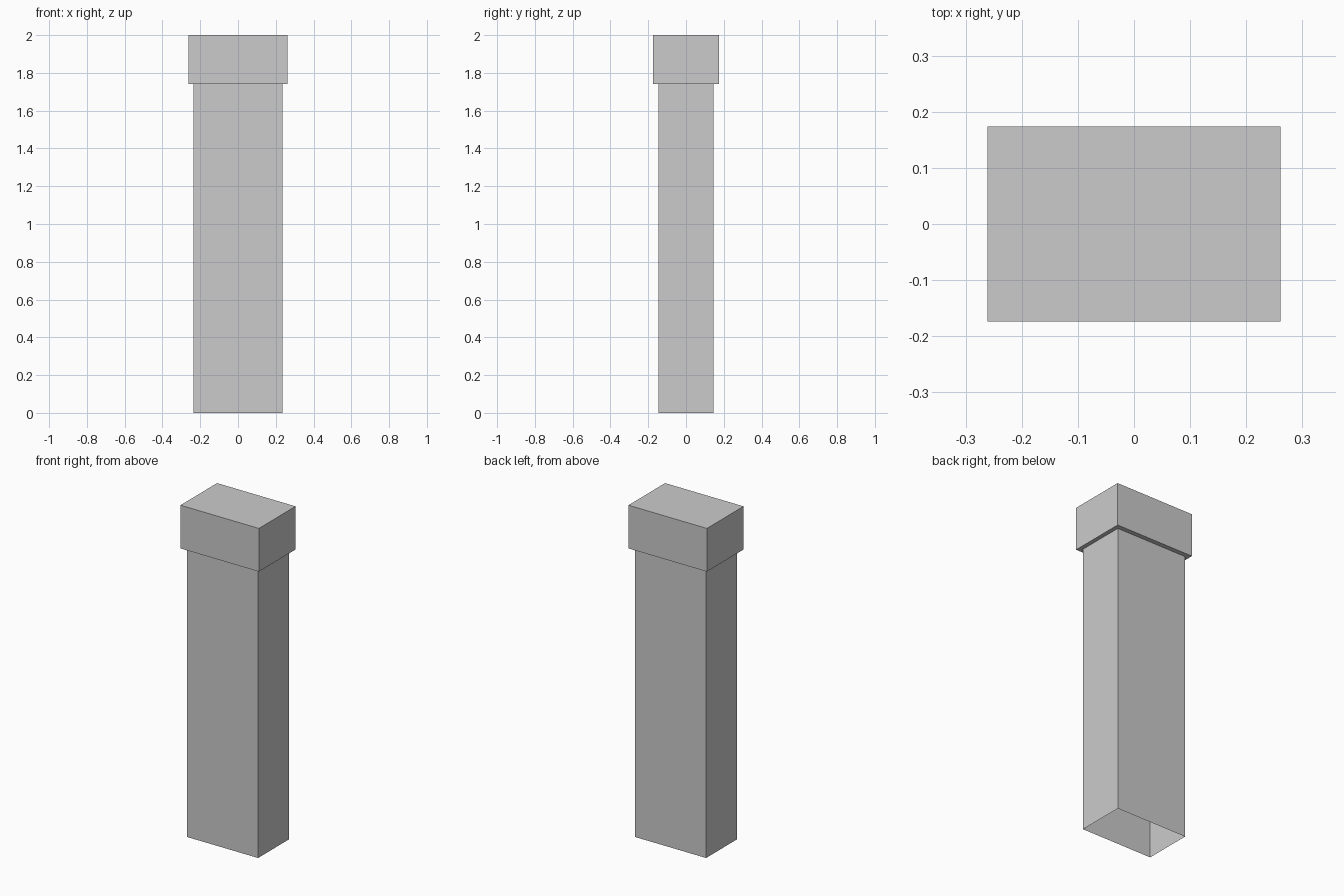
import bpy
import bmesh

if "Cube" in bpy.data.objects:
    bpy.data.objects.remove(bpy.data.objects["Cube"])

# Half sizes and heights
SHAFT = (0.236, 0.146)
CAP = (0.261, 0.174)
LEDGE_Z, TOP_Z = 1.74, 2.0

bm = bmesh.new()


def ring(half, z):
    hx, hy = half
    return [bm.verts.new((sx * hx, sy * hy, z))
            for sx, sy in ((-1, -1), (1, -1), (1, 1), (-1, 1))]


# Open-bottomed shaft, ledge, cap sides
rings = [ring(SHAFT, 0), ring(SHAFT, LEDGE_Z), ring(CAP, LEDGE_Z), ring(CAP, TOP_Z)]
for low, high in zip(rings, rings[1:]):
    for i in range(4):
        j = (i + 1) % 4
        bm.faces.new((low[i], low[j], high[j], high[i]))

# Cap top
bm.faces.new(rings[-1])

mesh = bpy.data.meshes.new("capped_post")
bm.to_mesh(mesh)
bm.free()
bpy.context.collection.objects.link(bpy.data.objects.new("capped_post", mesh))
